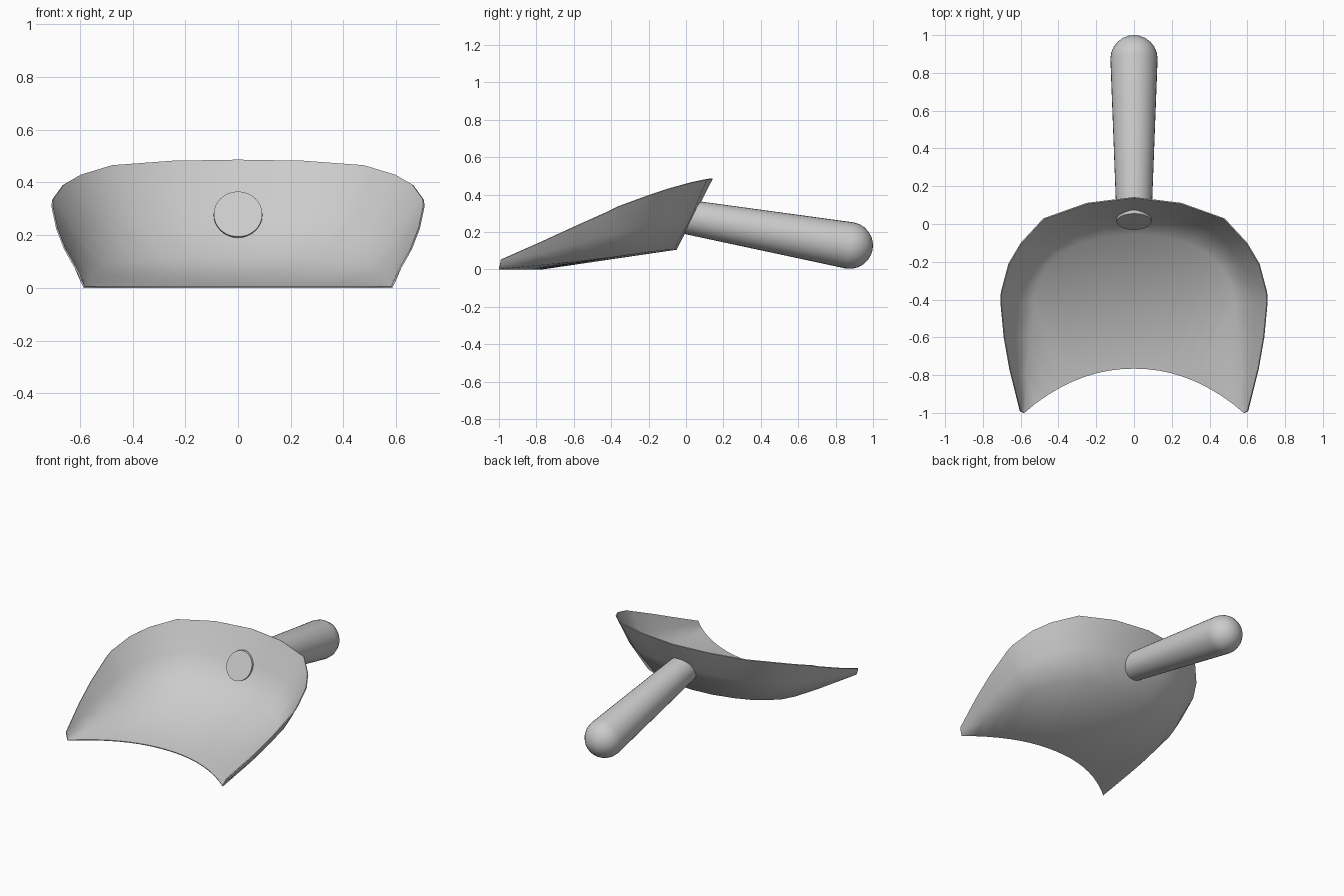
import bpy, bmesh, math
from mathutils import Vector, Matrix

if "Cube" in bpy.data.objects:
    bpy.data.objects.remove(bpy.data.objects["Cube"])


def finish(obj, angle):
    """Apply modifiers, then smooth shade below the given angle."""
    bpy.ops.object.select_all(action='DESELECT')
    bpy.context.view_layer.objects.active = obj
    obj.select_set(True)
    for m in list(obj.modifiers):
        bpy.ops.object.modifier_apply(modifier=m.name)
    bpy.ops.object.shade_smooth_by_angle(angle=math.radians(angle))


def make_object(name, bm):
    mesh = bpy.data.meshes.new(name)
    bm.to_mesh(mesh)
    bm.free()
    obj = bpy.data.objects.new(name, mesh)
    bpy.context.collection.objects.link(obj)
    return obj


# Scoop pan: right half lofted rim -> floor outline -> curved front lip
rim = [(.605, -.99, .05), (.66, -.77, .147), (.69, -.6, .225), (.708, -.41, .31),
       (.705, -.36, .335), (.665, -.21, .39), (.6, -.1, .427), (.48, .03, .463),
       (.25, .112, .48), (0, .143, .484)]
base = [(.585, -1, 0), (.572, -.8, .02), (.557, -.6, .04), (.535, -.41, .062),
        (.51, -.3, .078), (.46, -.22, .09), (.395, -.155, .098), (.29, -.1, .104),
        (.15, -.063, .105), (0, -.05, .105)]
bm = bmesh.new()
rows = [[bm.verts.new(p) for p in rim], [], [bm.verts.new(p) for p in base]]
for r, b in zip(rim, base):
    mid = (Vector(r) + Vector(b)) / 2
    out = Vector((r[0] - b[0], r[1] - b[1], 0)).normalized()
    bulge = .02 * min(1, r[0] / .5) * (r[2] - b[2]) / .35
    rows[1].append(bm.verts.new(mid + out * bulge))
lip = [rows[2][0]]
last = len(base) - 1
for j in range(1, last + 1):
    t = 1 - j / last
    lip.append(bm.verts.new((.585 * t, -.765 - .235 * t ** 2.1, 0)))
rows.append(lip)
for upper, lower in zip(rows, rows[1:]):
    for j in range(last):
        quad = [upper[j], lower[j], lower[j + 1], upper[j + 1]]
        bm.faces.new(list(dict.fromkeys(quad)))
pan = make_object("scoop_pan", bm)
mirror = pan.modifiers.new("mirror", 'MIRROR')
mirror.merge_threshold = .0005
shell = pan.modifiers.new("shell", 'SOLIDIFY')
shell.thickness = .006
shell.offset = -1
finish(pan, 65)

# Handle: tapered round grip with a domed end, cut off parallel to the back wall
start, end = Vector((0, -.12, .302)), Vector((0, .875, .128))
axis = end - start
length = axis.length
profile = [(0, 0), (.087, 0), (.125, length)]
profile += [(.125 * math.cos(a), length + .125 * math.sin(a))
            for a in (math.radians(d) for d in range(15, 91, 15))]
bm = bmesh.new()
pts = [bm.verts.new((max(r, 0), 0, z)) for r, z in profile]
edges = [bm.edges.new(p) for p in zip(pts, pts[1:])]
bmesh.ops.spin(bm, geom=pts + edges, axis=(0, 0, 1), cent=(0, 0, 0),
               angle=math.tau, steps=32)
bmesh.ops.remove_doubles(bm, verts=bm.verts, dist=.0005)
bm.transform(Matrix.Translation(start) @ axis.to_track_quat('Z', 'Y').to_matrix().to_4x4())
wall_normal = Vector((0, .894, -.447))
bmesh.ops.bisect_plane(bm, geom=bm.verts[:] + bm.edges[:] + bm.faces[:],
                       plane_co=(0, .012, .28), plane_no=wall_normal, clear_inner=True)
bmesh.ops.holes_fill(bm, edges=[e for e in bm.edges if e.is_boundary])
bmesh.ops.recalc_face_normals(bm, faces=bm.faces)
handle = make_object("handle", bm)
finish(handle, 50)
